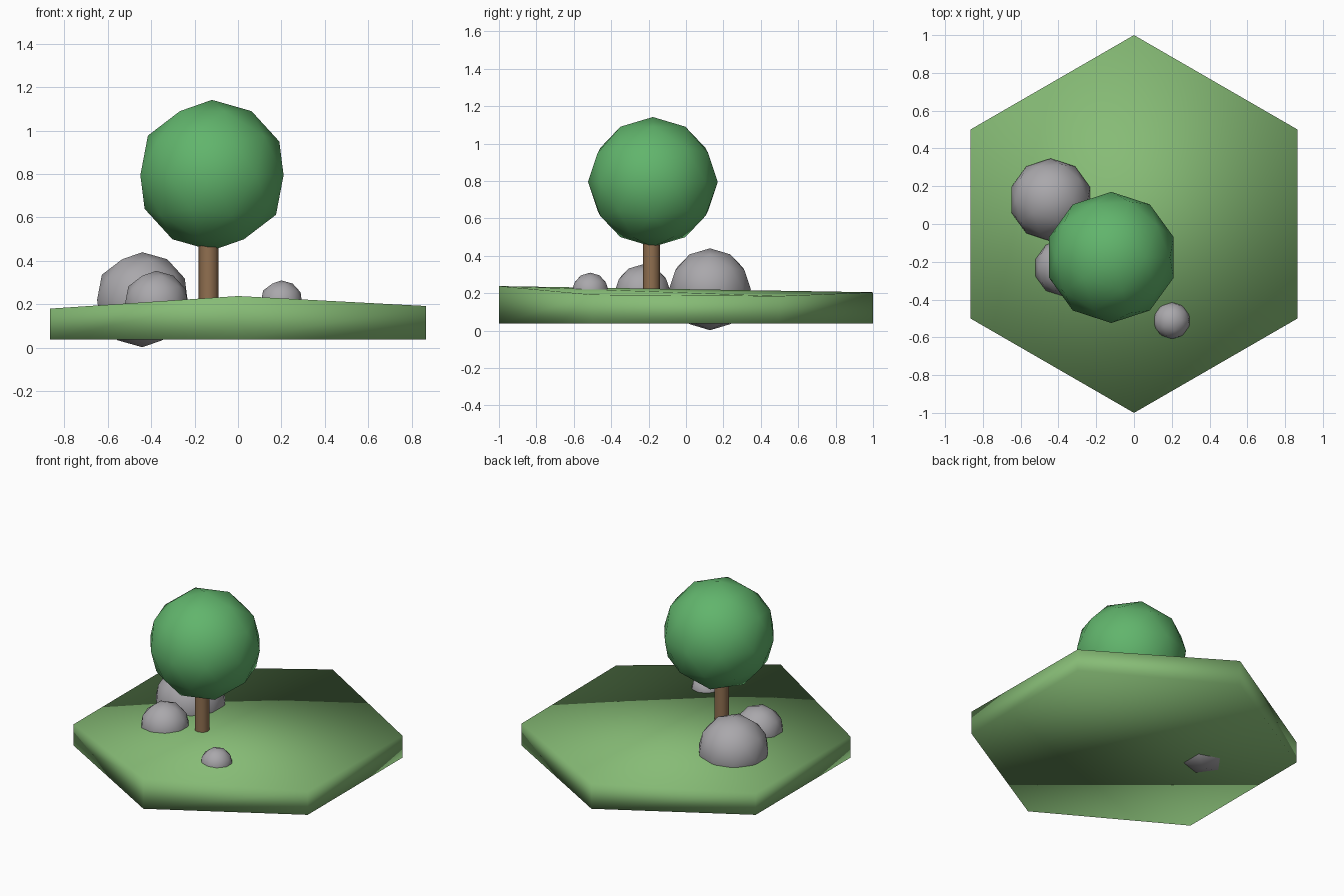
import bpy, bmesh, math
from mathutils import Vector

if "Cube" in bpy.data.objects:
    bpy.data.objects.remove(bpy.data.objects["Cube"])


def material(name, color):
    m = bpy.data.materials.new(name)
    m.diffuse_color = (*color, 1)
    m.use_nodes = True
    m.node_tree.nodes["Principled BSDF"].inputs["Base Color"].default_value = m.diffuse_color
    return m


grass = material("grass", (0.24, 0.50, 0.18))
leaf = material("leaf", (0.12, 0.46, 0.15))
bark = material("bark", (0.28, 0.16, 0.08))
stone = material("stone", (0.40, 0.39, 0.41))


def finish(name, bm, mat, smooth=True):
    mesh = bpy.data.meshes.new(name)
    bmesh.ops.recalc_face_normals(bm, faces=bm.faces)
    for f in bm.faces:
        f.smooth = smooth
    bm.to_mesh(mesh)
    bm.free()
    mesh.materials.append(mat)
    ob = bpy.data.objects.new(name, mesh)
    bpy.context.collection.objects.link(ob)
    return ob


def ball(name, center, radius, mat):
    bm = bmesh.new()
    bmesh.ops.create_icosphere(bm, subdivisions=2, radius=radius)
    ob = finish(name, bm, mat)
    ob.location = center
    return ob


# Hexagonal ground tile: flat base, uneven top corners (starting at the front corner)
base_z = 0.037
heights = (0.238, 0.192, 0.185, 0.205, 0.18, 0.18)
bm = bmesh.new()
low, top = [], []
for i, h in enumerate(heights):
    a = math.radians(-90 + 60 * i)
    low.append(bm.verts.new((math.cos(a), math.sin(a), base_z)))
    top.append(bm.verts.new((math.cos(a), math.sin(a), h)))
bm.faces.new(low[::-1])
for i in range(6):
    j = (i + 1) % 6
    bm.faces.new((low[i], low[j], top[j], top[i]))
for i in range(1, 5):
    bm.faces.new((top[0], top[i], top[i + 1]))
finish("ground_tile", bm, grass)

# Tree trunk
bm = bmesh.new()
bmesh.ops.create_cone(bm, cap_ends=True, segments=8, radius1=0.046, radius2=0.046, depth=0.31)
trunk = finish("trunk", bm, bark)
trunk.location = (-0.135, -0.185, 0.345)
bpy.context.view_layer.objects.active = trunk
trunk.select_set(True)
bpy.ops.object.shade_smooth_by_angle(angle=math.radians(50))

# Tree crown
ball("crown", (-0.12, -0.177, 0.795), 0.347, leaf)

# Rocks half sunk into the ground
ball("large_rock", (-0.441, 0.128, 0.221), 0.219, stone)
ball("medium_rock", (-0.377, -0.232, 0.203), 0.151, stone)
ball("small_rock", (0.2, -0.512, 0.211), 0.099, stone)
